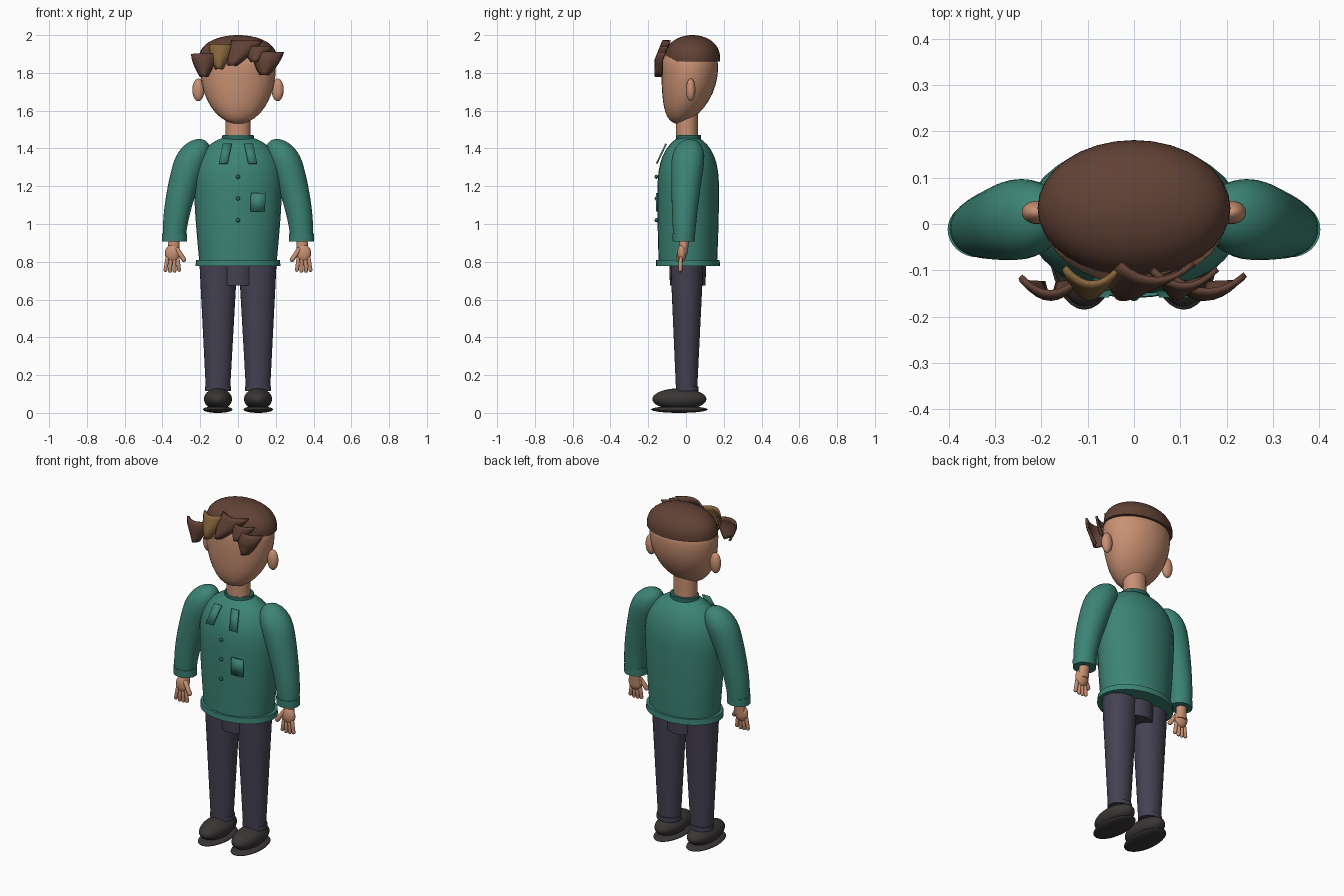
import bpy, bmesh, math
from mathutils import Vector

cube = bpy.data.objects.get("Cube")
if cube:
    bpy.data.objects.remove(cube, do_unlink=True)

parts = []


def material(name, red, green, blue):
    mat = bpy.data.materials.new(name)
    mat.use_nodes = True
    mat.diffuse_color = (red, green, blue, 1)
    bsdf = next(node for node in mat.node_tree.nodes if node.type == 'BSDF_PRINCIPLED')
    bsdf.inputs["Base Color"].default_value = (red, green, blue, 1)
    return mat


SKIN = material("skin", 0.58, 0.28, 0.17)
HAIR = material("brown hair", 0.12, 0.054, 0.036)
TAN = material("tan hair", 0.24, 0.13, 0.045)
GREEN = material("green shirt", 0.045, 0.23, 0.175)
DARK_GREEN = material("dark green trim", 0.025, 0.13, 0.1)
CLOTH = material("dark trousers", 0.06, 0.053, 0.085)
SHOE = material("charcoal shoe", 0.042, 0.037, 0.036)


def finish(name, bm, mat):
    bmesh.ops.recalc_face_normals(bm, faces=bm.faces)
    mesh = bpy.data.meshes.new(name)
    bm.to_mesh(mesh)
    bm.free()
    mesh.materials.append(mat)
    ob = bpy.data.objects.new(name, mesh)
    bpy.context.collection.objects.link(ob)
    parts.append(ob)
    return ob


def bridge(bm, first, second, closed):
    """Join two rows of vertices with quads."""
    count = len(first)
    for i in range(count if closed else count - 1):
        j = (i + 1) % count
        bm.faces.new((first[i], first[j], second[j], second[i]))


def column(name, mat, start, end, base_size, end_size, dome_from=None, bend=1, bulge=0):
    """Level ellipses swept from start to end; past dome_from they close into a dome."""
    start, end = Vector(start), Vector(end)
    base_size, end_size = Vector(base_size), Vector(end_size)
    bm = bmesh.new()
    rings = []
    steps, sides = 16, 32
    for k in range(steps + 1):
        t = math.sin(math.pi / 2 * k / steps)
        centre = start.lerp(end, t ** bend)
        centre.z = start.z + (end.z - start.z) * t
        size = base_size.lerp(end_size, t) * (1 + bulge * math.sin(math.pi * t))
        if dome_from is not None and t > dome_from:
            rise = (t - dome_from) / (1 - dome_from)
            size *= max(0.05, math.sqrt(max(0, 1 - rise ** 2.5)))
        angles = [math.tau * i / sides for i in range(sides)]
        rings.append([bm.verts.new((centre.x + size.x * math.cos(a),
                                    centre.y + size.y * math.sin(a), centre.z)) for a in angles])
    for lower, upper in zip(rings, rings[1:]):
        bridge(bm, lower, upper, True)
    bm.faces.new(rings[0])
    bm.faces.new(rings[-1])
    return finish(name, bm, mat)


def ball(name, mat, centre, radii, shape=None):
    """Ellipsoid; shape may first rework the unit sphere's vertices."""
    bm = bmesh.new()
    bmesh.ops.create_uvsphere(bm, u_segments=32, v_segments=20, radius=1)
    for v in bm.verts:
        if shape:
            shape(v.co)
    bmesh.ops.scale(bm, vec=radii, verts=bm.verts)
    bmesh.ops.translate(bm, vec=centre, verts=bm.verts)
    return finish(name, bm, mat)


def digit(name, base, tip, radius):
    """Rounded finger from base to tip."""
    base, tip = Vector(base), Vector(tip)
    reach = tip - base
    bm = bmesh.new()
    bmesh.ops.create_uvsphere(bm, u_segments=12, v_segments=9, radius=radius)
    for v in bm.verts:
        if v.co.z > 0:
            v.co.z += reach.length
    turn = reach.to_track_quat('Z', 'Y').to_matrix()
    bmesh.ops.rotate(bm, matrix=turn, verts=bm.verts)
    bmesh.ops.translate(bm, vec=base, verts=bm.verts)
    return finish(name, bm, SKIN)


def thicken(ob, amount):
    mod = ob.modifiers.new("thickness", 'SOLIDIFY')
    mod.thickness = amount
    mod.offset = 0


def plate(name, mat, top, bottom, width):
    """Thin flat strip between the middles of its top and bottom edges."""
    half = Vector((width / 2, 0, 0))
    top, bottom = Vector(top), Vector(bottom)
    bm = bmesh.new()
    corners = (top - half, top + half, bottom + half, bottom - half)
    bm.faces.new([bm.verts.new(corner) for corner in corners])
    thicken(finish(name, bm, mat), 0.009)


def lock(name, mat, x, width, top, length, lean=0):
    """Bowed blade of hair, narrowing to a blunt tip and set back at its top."""
    bm = bmesh.new()
    columns, rows, grid = 8, 6, []
    for r in range(rows + 1):
        t = r / rows
        half = width / 2 * (1 - 0.75 * t ** 1.6)
        z = top - length * t
        row = []
        for c in range(columns + 1):
            u = 2 * c / columns - 1
            y = -0.16 + 0.035 * u * u + 0.4 * max(0, z - 1.87)
            row.append(bm.verts.new((x + lean * t + half * u, y, z)))
        grid.append(row)
    for upper, lower in zip(grid, grid[1:]):
        bridge(bm, upper, lower, False)
    thicken(finish(name, bm, mat), 0.012)


def head_shape(co):
    """Flatter crown, and a chin drawn forward."""
    if co.z > 0:
        co.z *= 0.45
    else:
        co.y -= 0.4 * co.z ** 2


# Head, neck and hair
ball("head", SKIN, (0, 0.02, 1.83), (0.2, 0.15, 0.3), head_shape)
column("neck", SKIN, (0, 0.005, 1.4), (0, 0.005, 1.6), (0.067, 0.058), (0.065, 0.058))
column("hair_cap", HAIR, (0, 0.034, 1.86), (0, 0.034, 2), (0.208, 0.147), (0.212, 0.15), dome_from=0)
lock("fringe_outer_right", HAIR, x=-0.18, width=0.13, top=1.9, length=0.12)
lock("fringe_tan", TAN, x=-0.09, width=0.12, top=1.95, length=0.13, lean=-0.01)
lock("fringe_middle", HAIR, x=0.05, width=0.16, top=1.97, length=0.13, lean=-0.08)
lock("fringe_inner_left", HAIR, x=0.11, width=0.14, top=1.94, length=0.08, lean=-0.02)
lock("fringe_outer_left", HAIR, x=0.16, width=0.16, top=1.91, length=0.12, lean=-0.02)

# Shirt
column("shirt_body", GREEN, (0, 0.01, 0.8), (0, 0.013, 1.47), (0.205, 0.155), (0.235, 0.155),
       dome_from=0.6, bulge=0.05)
column("shirt_hem", GREEN, (0, 0.01, 0.777), (0, 0.01, 0.81), (0.225, 0.17), (0.222, 0.168))
column("neck_band", DARK_GREEN, (0, 0.013, 1.44), (0, 0.013, 1.47), (0.087, 0.068), (0.083, 0.066))
for i in range(3):
    ball(f"button_{i}", DARK_GREEN, (0, -0.157, 1.02 + 0.115 * i), (0.011, 0.009, 0.011))
plate("chest_pocket", GREEN, (0.107, -0.155, 1.165), (0.104, -0.155, 1.065), width=0.078)

# Trouser seat
column("trouser_seat", CLOTH, (0, 0.009, 0.675), (0, 0.009, 0.79), (0.096, 0.094), (0.1, 0.098))

for side, label in ((1, "left_"), (-1, "right_")):

    def at(x, y, z):
        return (side * x, y, z)

    # Ear and collar flap
    ball(label + "ear", SKIN, at(0.21, 0.025, 1.71), (0.032, 0.025, 0.06))
    plate(label + "collar_flap", GREEN, at(0.056, -0.105, 1.425), at(0.078, -0.155, 1.32), width=0.047)

    # Sleeve and cuff
    column(label + "sleeve", GREEN, at(0.337, -0.01, 0.93), at(0.205, 0.02, 1.45),
           (0.06, 0.057), (0.1, 0.097), dome_from=0.7, bend=1.6)
    column(label + "cuff", GREEN, at(0.336, -0.012, 0.907), at(0.336, -0.012, 0.95),
           (0.065, 0.058), (0.066, 0.06))

    # Hand
    column(label + "wrist", SKIN, at(0.343, -0.015, 0.84), at(0.338, -0.008, 0.93),
           (0.034, 0.022), (0.028, 0.027))
    ball(label + "palm", SKIN, at(0.346, -0.022, 0.845), (0.041, 0.024, 0.048))
    for i in range(4):
        spread = i - 1.5
        digit(f"{label}finger_{i}", at(0.347 + 0.018 * spread, -0.028, 0.82),
              at(0.348 + 0.024 * spread, -0.03, 0.75 + 0.005 * abs(spread)), 0.0105)
    digit(label + "thumb", at(0.322, -0.03, 0.865), at(0.287, -0.042, 0.812), 0.013)

    # Trouser leg and turn-up
    column(label + "trouser_leg", CLOTH, at(0.106, 0.003, 0.12), at(0.104, 0.005, 0.79),
           (0.064, 0.056), (0.1, 0.087))
    column(label + "turn_up", CLOTH, at(0.106, 0.007, 0.115), at(0.106, 0.007, 0.14),
           (0.069, 0.06), (0.069, 0.06))

    # Shoe
    ball(label + "shoe_upper", SHOE, at(0.106, -0.035, 0.073), (0.074, 0.143, 0.057))
    ball(label + "shoe_sole", SHOE, at(0.107, -0.035, 0.018), (0.078, 0.15, 0.018))

# Shading
bpy.ops.object.select_all(action='DESELECT')
for ob in parts:
    ob.select_set(True)
bpy.context.view_layer.objects.active = parts[0]
bpy.ops.object.shade_smooth_by_angle(angle=math.radians(45))
